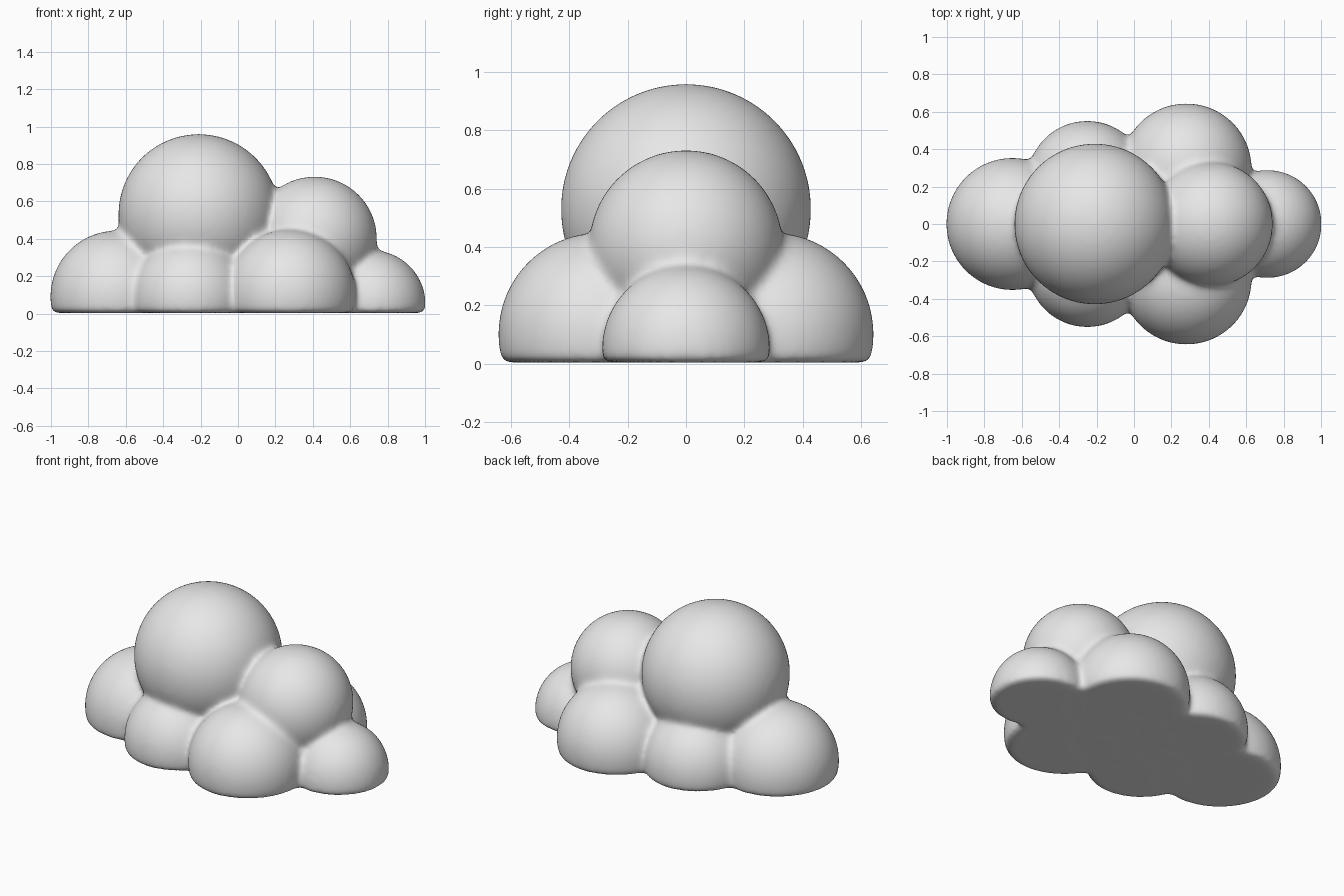
import bpy
import bmesh
from mathutils import Matrix, Vector

default = bpy.data.objects.get("Cube")
if default:
    bpy.data.objects.remove(default, do_unlink=True)

FLOOR = 0.003

# Puffs: x, y, z, radius (a non-zero y is mirrored front to back)
PUFFS = [
    (-0.21, 0, 0.53, 0.43),     # tall crown
    (0.41, 0, 0.40, 0.333),     # second crown
    (-0.65, 0, 0.09, 0.354),    # right end
    (0.715, 0, 0.05, 0.289),    # left end
    (0.28, 0.295, 0.10, 0.35),  # large side pair
    (-0.25, 0.23, 0.08, 0.322), # small side pair
    (0.05, 0, 0, 0.30),         # hidden core
]


def add_puff(target, centre, radius):
    """Add a ball with its underside cut flat at the floor."""
    bm = bmesh.new()
    bmesh.ops.create_icosphere(bm, subdivisions=5, radius=radius,
                               matrix=Matrix.Translation(centre))
    if centre.z - radius < FLOOR:
        cut = bmesh.ops.bisect_plane(
            bm, geom=bm.verts[:] + bm.edges[:] + bm.faces[:],
            plane_co=(0, 0, FLOOR), plane_no=(0, 0, 1), clear_inner=True)
        rim = [e for e in cut["geom_cut"] if isinstance(e, bmesh.types.BMEdge)]
        bmesh.ops.contextual_create(bm, geom=rim)
    piece = bpy.data.meshes.new("puff_piece")
    bm.to_mesh(piece)
    bm.free()
    target.from_mesh(piece)
    bpy.data.meshes.remove(piece)


# Gather all puffs in one mesh
cloud_bm = bmesh.new()
for x, y, z, r in PUFFS:
    for side in ((1, -1) if y else (1,)):
        add_puff(cloud_bm, Vector((x, y * side, z)), r)
bmesh.ops.recalc_face_normals(cloud_bm, faces=cloud_bm.faces[:])
mesh = bpy.data.meshes.new("cloud")
cloud_bm.to_mesh(mesh)
cloud_bm.free()
cloud = bpy.data.objects.new("cloud", mesh)
bpy.context.collection.objects.link(cloud)

# Fuse the puffs, then soften the creases and the bottom rim
fuse = cloud.modifiers.new("fuse", "REMESH")
fuse.mode = "VOXEL"
fuse.voxel_size = 0.015
fuse.use_smooth_shade = True
soften = cloud.modifiers.new("soften", "SMOOTH")
soften.factor = 0.5
soften.iterations = 20

# Plain light grey
grey = bpy.data.materials.new("light_grey")
grey.use_nodes = True
colour = (0.8, 0.8, 0.8, 1)
grey.diffuse_color = colour
grey.node_tree.nodes["Principled BSDF"].inputs["Base Color"].default_value = colour
mesh.materials.append(grey)
